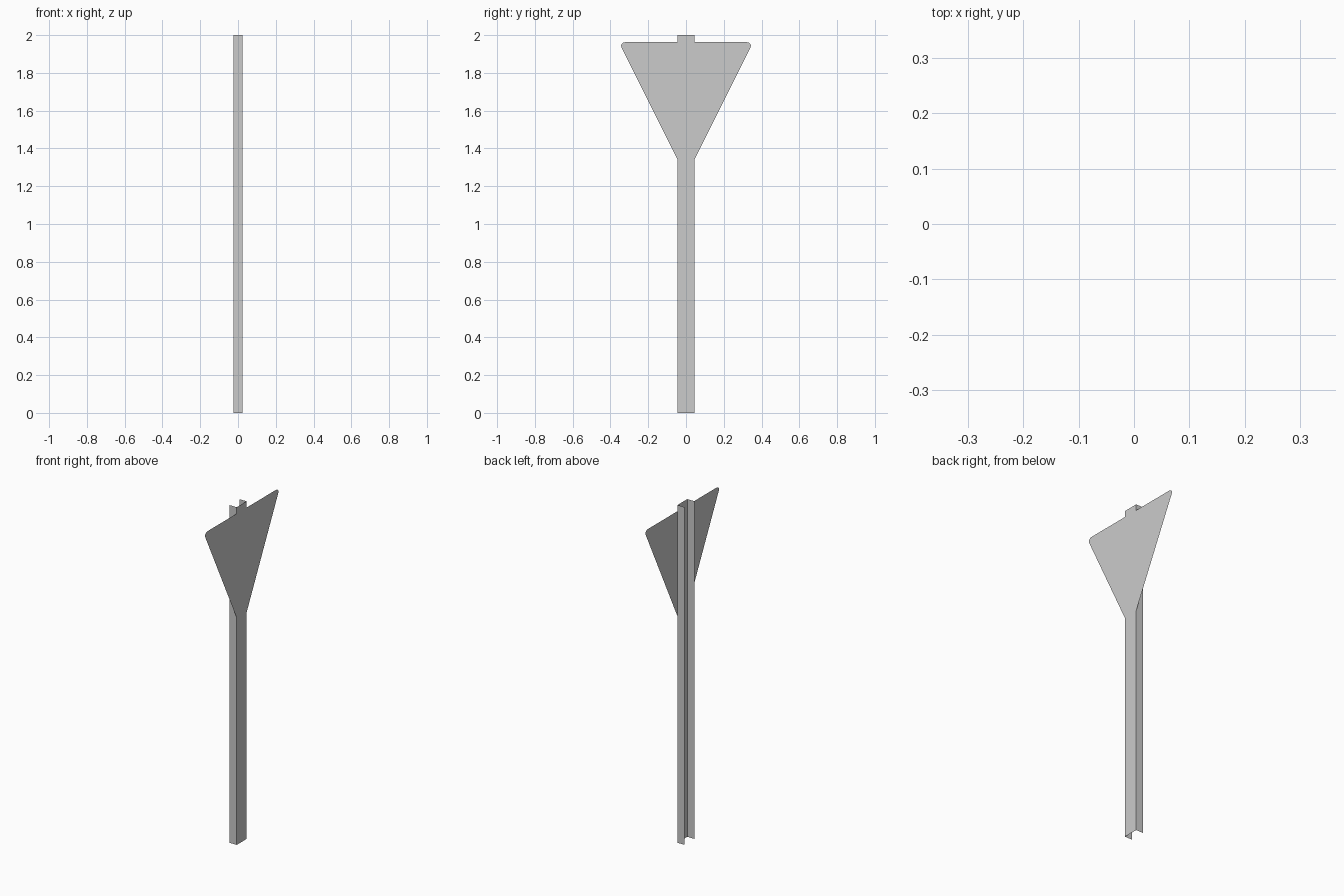
import bpy

if "Cube" in bpy.data.objects:
    bpy.data.objects.remove(bpy.data.objects["Cube"])

HALF_X, HALF_Y, HEIGHT = 0.024, 0.046, 2.0


def sheet(name, verts, faces):
    mesh = bpy.data.meshes.new(name)
    mesh.from_pydata(verts, [], faces)
    mesh.update()
    obj = bpy.data.objects.new(name, mesh)
    bpy.context.collection.objects.link(obj)
    return obj


# Post: thin U-channel, web towards +x, open towards -x
section = [(-HALF_X, -HALF_Y), (HALF_X, -HALF_Y), (HALF_X, HALF_Y), (-HALF_X, HALF_Y)]
n = len(section)
verts = [(x, y, z) for z in (0, HEIGHT) for x, y in section]
sheet("post", verts, [(i, i + 1, n + i + 1, n + i) for i in range(n - 1)])

# Sign plate: flat downward triangle with rounded top corners, mounted on the web
half = [(HALF_Y, 1.343), (0.341, 1.934), (0.344, 1.943), (0.342, 1.952),
        (0.333, 1.960), (0.320, 1.963)]
outline = half + [(-y, z) for y, z in reversed(half)]
plate_x = HALF_X + 0.0006
sheet("sign_plate", [(plate_x, y, z) for y, z in outline], [tuple(range(len(outline)))])
